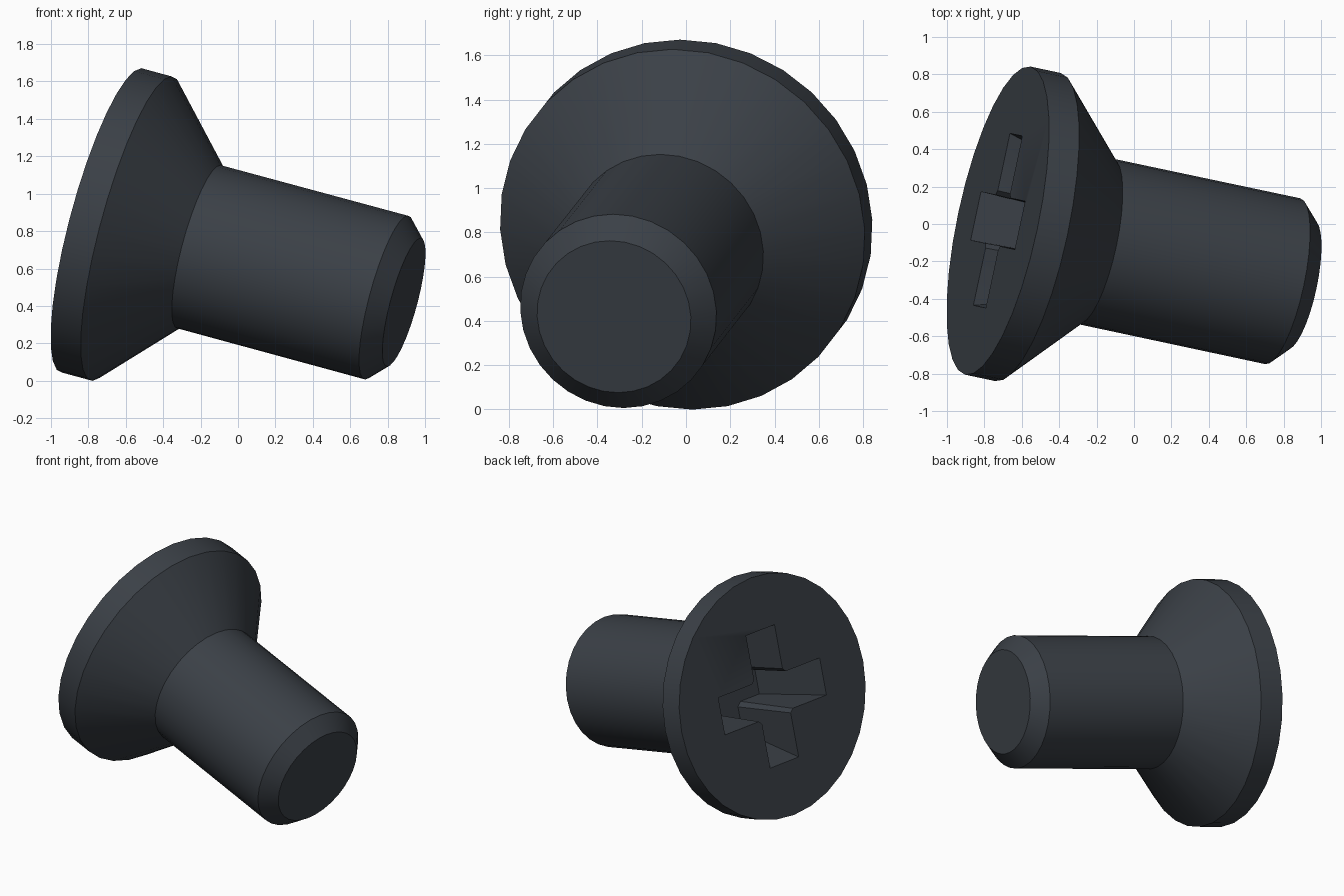
import bpy, bmesh, math
from mathutils import Vector, Matrix

if "Cube" in bpy.data.objects:
    bpy.data.objects.remove(bpy.data.objects["Cube"])

SEGMENTS = 32
HEAD_CENTRE = Vector((-0.728, 0.018, 0.857))

# Local frame: z runs along the shaft, x across, y up the head face
axis = Vector((1, -0.2126, -0.271)).normalized()
across = Vector((-axis.y, axis.x, 0)).normalized()
up = axis.cross(across).normalized()
if up.z < 0:
    across, up = -across, -up
frame = Matrix((across, up, axis)).transposed().to_4x4()
frame.translation = HEAD_CENTRE

steel = bpy.data.materials.new("dark_steel")
steel.diffuse_color = (0.043, 0.051, 0.062, 1)
steel.use_nodes = True
steel.node_tree.nodes["Principled BSDF"].inputs["Base Color"].default_value = steel.diffuse_color


def loft(name, rings):
    """Solid through a list of equal-length point rings, capped at both ends."""
    bm = bmesh.new()
    loops = [[bm.verts.new(p) for p in ring] for ring in rings]
    n = len(loops[0])
    for a, b in zip(loops, loops[1:]):
        for i in range(n):
            j = (i + 1) % n
            bm.faces.new((a[i], a[j], b[j], b[i]))
    bm.faces.new(loops[0][::-1])
    bm.faces.new(loops[-1])
    bm.transform(frame)
    bmesh.ops.recalc_face_normals(bm, faces=bm.faces[:])
    mesh = bpy.data.meshes.new(name)
    bm.to_mesh(mesh)
    bm.free()
    mesh.materials.append(steel)
    obj = bpy.data.objects.new(name, mesh)
    bpy.context.collection.objects.link(obj)
    return obj


def circle(radius, z):
    steps = [2 * math.pi * i / SEGMENTS for i in range(SEGMENTS)]
    return [(radius * math.cos(t), radius * math.sin(t), z) for t in steps]


def cross(length, width, chamfer, z):
    """Cross outline with cut inner corners."""
    arm = [(length, -width), (length, width),
           (width + chamfer, width), (width, width + chamfer)]
    points = []
    for quarter in range(4):
        turn = Matrix.Rotation(quarter * math.pi / 2, 3, 'Z')
        points += [turn @ Vector((x, y, z)) for x, y in arm]
    return points


# Countersunk head, shaft and chamfered tip: (radius, distance along axis)
profile = [(0.842, 0), (0.842, 0.17), (0.452, 0.551), (0.453, 1.61), (0.355, 1.708)]
screw = loft("countersunk_screw", [circle(r, z) for r, z in profile])

# Tapered cross-shaped drive recess
cutter = loft("recess_cutter", [cross(0.49, 0.135, 0.025, -0.1),
                                cross(0.47, 0.132, 0.025, 0),
                                cross(0.32, 0.115, 0.03, 0.52)])
cutter.hide_render = True

cut = screw.modifiers.new("drive_recess", 'BOOLEAN')
cut.operation = 'DIFFERENCE'
cut.solver = 'EXACT'
cut.object = cutter
bpy.context.view_layer.objects.active = screw
screw.select_set(True)
bpy.ops.object.modifier_apply(modifier=cut.name)
bpy.data.objects.remove(cutter, do_unlink=True)
bpy.ops.object.shade_smooth_by_angle(angle=math.radians(30))
